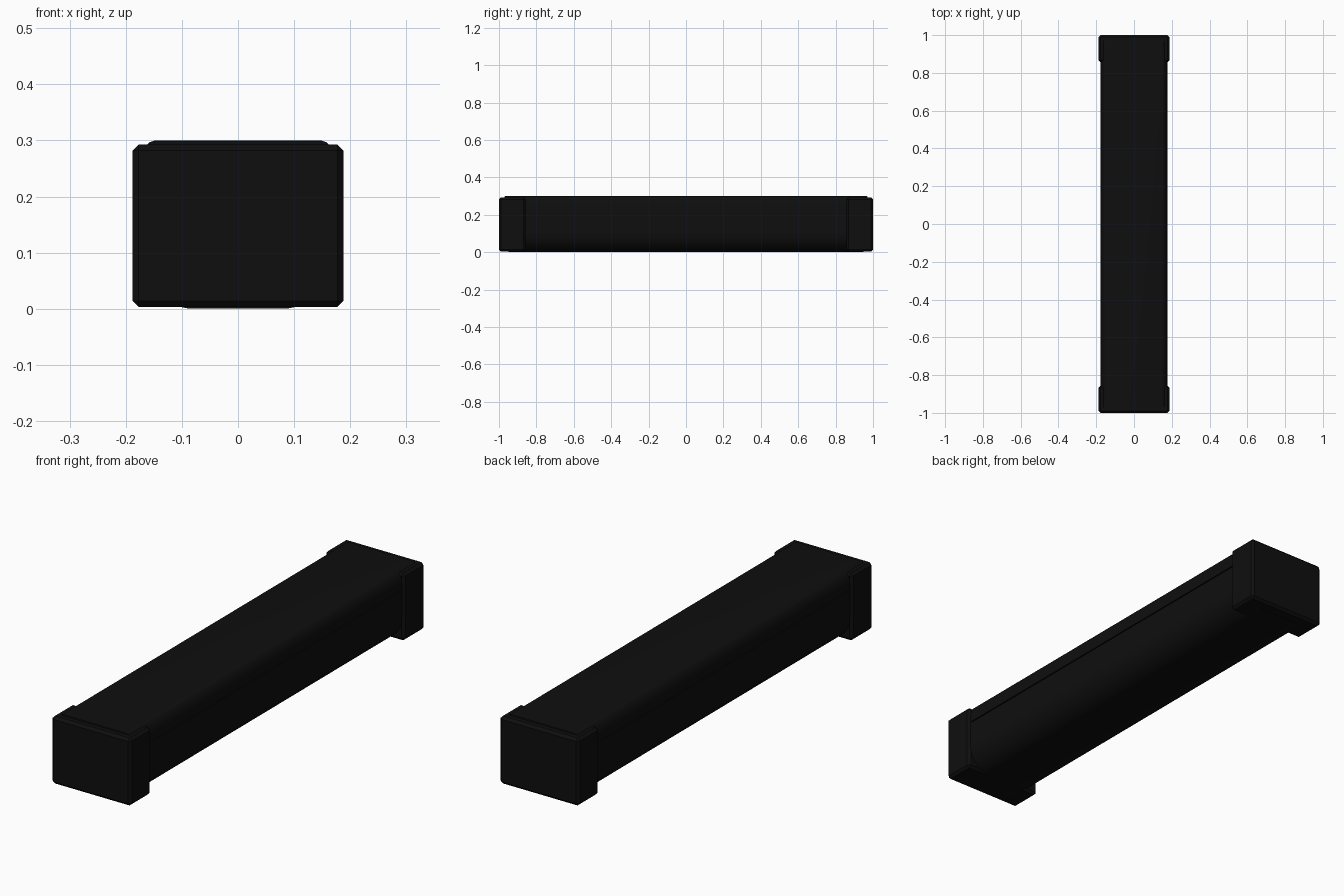
import bpy, bmesh, math

cube = bpy.data.objects.get("Cube")
if cube:
    bpy.data.objects.remove(cube, do_unlink=True)

# Single matte black finish
black = bpy.data.materials.new("black")
black.use_nodes = True
colour = (0.0045, 0.0045, 0.0045, 1)
black.diffuse_color = colour
black.node_tree.nodes["Principled BSDF"].inputs["Base Color"].default_value = colour


def finish(name, bm, angle):
    bmesh.ops.recalc_face_normals(bm, faces=bm.faces)
    mesh = bpy.data.meshes.new(name)
    bm.to_mesh(mesh)
    bm.free()
    mesh.materials.append(black)
    obj = bpy.data.objects.new(name, mesh)
    bpy.context.collection.objects.link(obj)
    bpy.ops.object.select_all(action='DESELECT')
    obj.select_set(True)
    bpy.context.view_layer.objects.active = obj
    bpy.ops.object.shade_smooth_by_angle(angle=math.radians(angle))
    return obj


def extrude_profile(name, half, length, chamfer=0):
    """Mirror a half cross-section in x and sweep it along y."""
    profile = half + [(-x, z) for x, z in reversed(half)]
    bm = bmesh.new()
    face = bm.faces.new([bm.verts.new((x, -length / 2, z)) for x, z in profile])
    result = bmesh.ops.extrude_face_region(bm, geom=[face])
    verts = [g for g in result["geom"] if isinstance(g, bmesh.types.BMVert)]
    bmesh.ops.translate(bm, verts=verts, vec=(0, length, 0))
    if chamfer:
        top = max(z for x, z in half)
        edges = [e for e in bm.edges if all(v.co.z > top - 0.001 for v in e.verts)
                 and abs(e.verts[0].co.y - e.verts[1].co.y) < 0.001]
        bmesh.ops.bevel(bm, geom=edges, offset=chamfer, segments=3,
                        profile=0.5, affect='EDGES')
    return finish(name, bm, 35)


# Trough body: rounded underside, with a recessed tongue forming the lid seam
width, radius = 0.178, 0.1
body = []
for i in range(13):
    a = math.radians(90 * i / 12)
    body.append((width - radius + radius * math.sin(a), radius - radius * math.cos(a)))
body += [(width, 0.217), (0.171, 0.217), (0.171, 0.224)]
extrude_profile("trough_body", body, 1.9)

# Lid with softened upper edges, reaching over the end caps
lid = [(width, 0.222), (width, 0.25), (0.176, 0.266), (0.171, 0.28),
       (0.164, 0.291), (0.157, 0.297), (0.148, 0.3)]
extrude_profile("lid", lid, 1.94, 0.006)

# Chamfered end caps
for name, side in (("front_end_cap", -1), ("back_end_cap", 1)):
    bm = bmesh.new()
    bmesh.ops.create_cube(bm, size=1)
    bmesh.ops.scale(bm, verts=bm.verts, vec=(0.376, 0.143, 0.29))
    bmesh.ops.translate(bm, verts=bm.verts, vec=(0, side * 0.9285, 0.148))
    bmesh.ops.bevel(bm, geom=bm.edges[:], offset=0.011, segments=1, affect='EDGES')
    finish(name, bm, 30)
